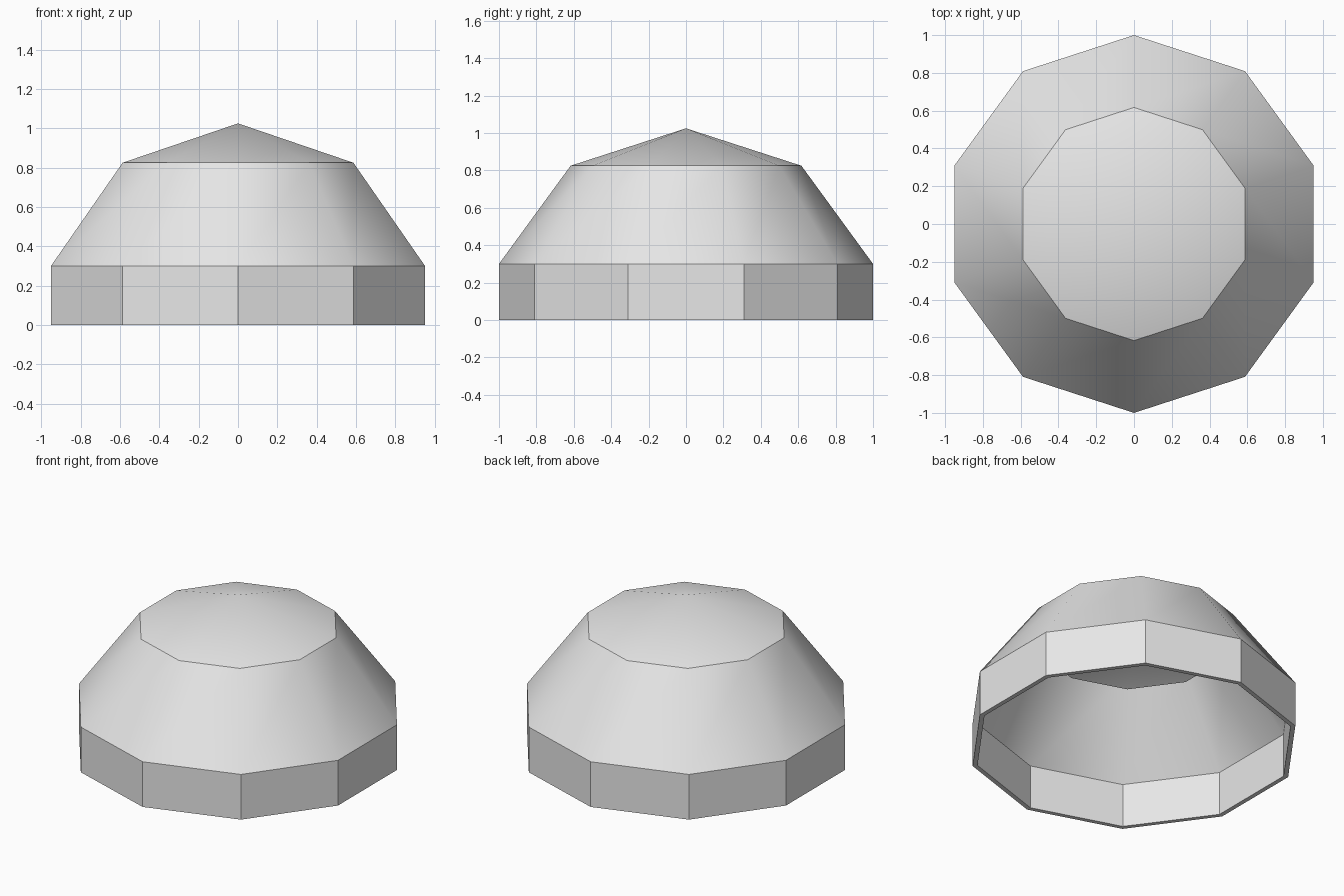
import bpy, bmesh
from math import sin, cos, pi, radians

cube = bpy.data.objects.get("Cube")
if cube:
    bpy.data.objects.remove(cube, do_unlink=True)

SIDES = 10

grey = bpy.data.materials.new("light grey")
grey.use_nodes = True
grey.diffuse_color = (0.8, 0.8, 0.8, 1)
grey.node_tree.nodes["Principled BSDF"].inputs["Base Color"].default_value = (0.8, 0.8, 0.8, 1)


def lathe(name, profile, closed):
    """Spin a (radius, height) profile into a ten-sided part; radius 0 makes a tip."""
    bm = bmesh.new()
    rings = []
    for r, z in profile:
        if r == 0:
            rings.append([bm.verts.new((0, 0, z))] * SIDES)
        else:
            angles = [pi / 2 + 2 * pi * k / SIDES for k in range(SIDES)]
            rings.append([bm.verts.new((r * cos(a), r * sin(a), z)) for a in angles])
    pairs = list(zip(rings, rings[1:]))
    if closed:
        pairs.append((rings[-1], rings[0]))
    for low, high in pairs:
        for k in range(SIDES):
            n = (k + 1) % SIDES
            corners = dict.fromkeys((low[k], low[n], high[n], high[k]))
            bm.faces.new(list(corners))
    bmesh.ops.recalc_face_normals(bm, faces=bm.faces)
    mesh = bpy.data.meshes.new(name)
    bm.to_mesh(mesh)
    bm.free()
    mesh.materials.append(grey)
    obj = bpy.data.objects.new(name, mesh)
    bpy.context.collection.objects.link(obj)
    bpy.ops.object.select_all(action="DESELECT")
    obj.select_set(True)
    bpy.context.view_layer.objects.active = obj
    bpy.ops.object.shade_smooth_by_angle(angle=radians(30))
    return obj


# Hollow wall: upright band below, sloping sides above, thin all round
lathe("dome_wall", [(1, 0), (1, 0.3), (0.617, 0.825),
                    (0.58, 0.82), (0.97, 0.29), (0.97, 0)], True)

# Thick shallow-coned lid closing the top
lathe("dome_lid", [(0, 1.025), (0.617, 0.825), (0.585, 0.73), (0, 0.92)], False)
